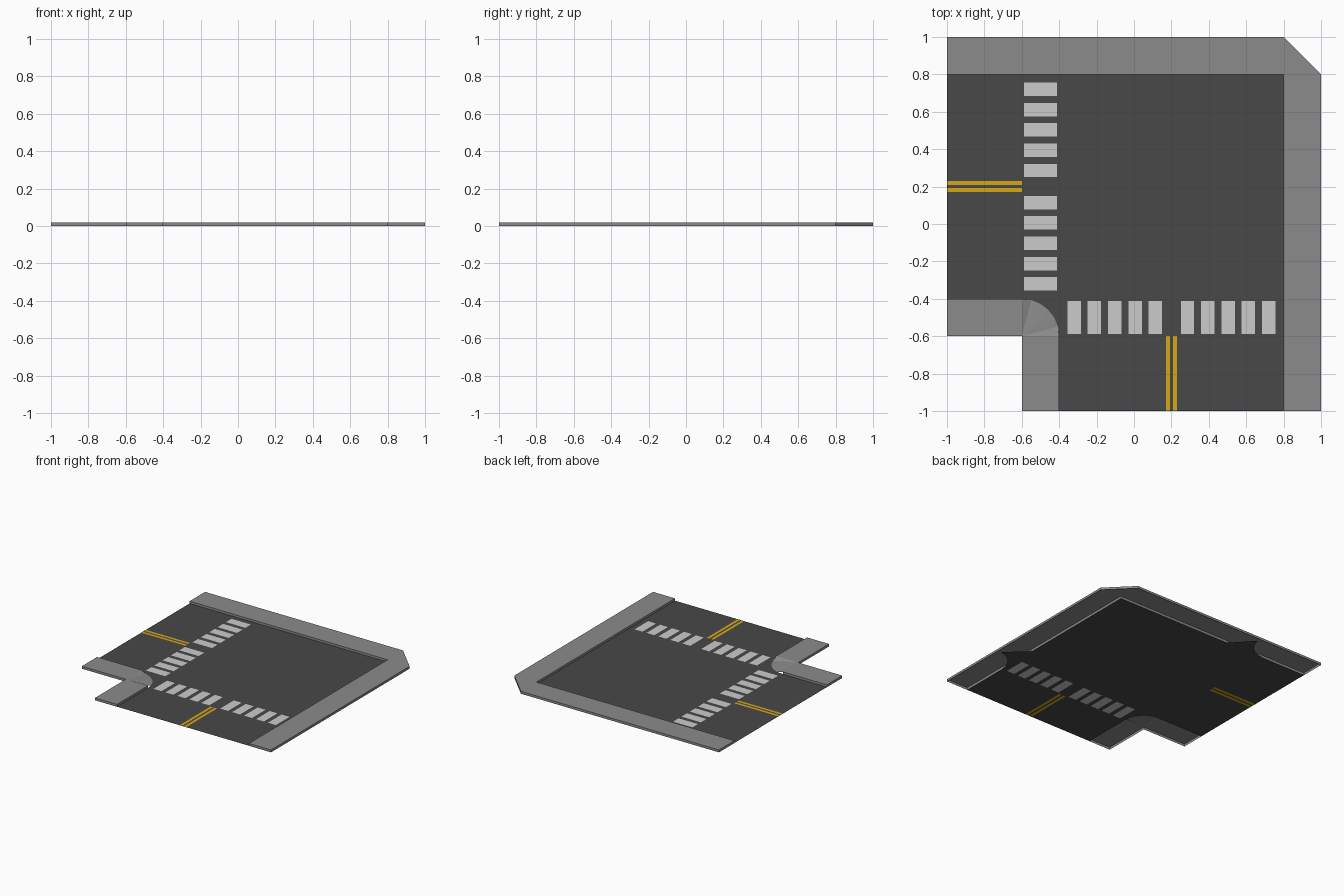
import bpy, math

if "Cube" in bpy.data.objects:
    bpy.data.objects.remove(bpy.data.objects["Cube"])

H = 0.02          # kerb height
ROAD_Z = 0.001


def material(name, rgb):
    m = bpy.data.materials.new(name)
    m.diffuse_color = (*rgb, 1)
    m.use_nodes = True
    m.node_tree.nodes["Principled BSDF"].inputs["Base Color"].default_value = m.diffuse_color
    return m


ASPHALT = material("asphalt", (0.065, 0.065, 0.065))
CONCRETE = material("concrete", (0.26, 0.26, 0.26))
WHITE = material("white_paint", (0.55, 0.55, 0.55))
YELLOW = material("yellow_paint", (0.68, 0.39, 0.008))


def make(name, verts, faces, mat):
    me = bpy.data.meshes.new(name)
    me.from_pydata(verts, [], faces)
    me.materials.append(mat)
    ob = bpy.data.objects.new(name, me)
    bpy.context.collection.objects.link(ob)
    return ob


def open_slab(name, pts, mat):
    """Top face plus outer walls, open underneath (points counter-clockwise)."""
    n = len(pts)
    verts = [(x, y, H) for x, y in pts] + [(x, y, 0) for x, y in pts]
    faces = [tuple(range(n))]
    faces += [(i, i + n, (i + 1) % n + n, (i + 1) % n) for i in range(n)]
    return make(name, verts, faces, mat)


def rects(name, boxes, mat, through):
    """Painted rectangles; 'through' ones also show on the underside."""
    verts, faces = [], []
    for x0, x1, y0, y1 in boxes:
        for z, order in ((0.002, (0, 1, 2, 3)), (0.0, (3, 2, 1, 0))):
            if z == 0 and not through:
                continue
            b = len(verts)
            verts += [(x0, y0, z), (x1, y0, z), (x1, y1, z), (x0, y1, z)]
            faces.append(tuple(b + i for i in order))
    return make(name, verts, faces, mat)


def swap(boxes):
    return [(c, d, a, b) for a, b, c, d in boxes]


def arc(cx, cy, r, a0, a1, n=6):
    return [(cx + r * math.cos(math.radians(a0 + (a1 - a0) * i / n)),
             cy + r * math.sin(math.radians(a0 + (a1 - a0) * i / n))) for i in range(n + 1)]


# Road surface, with the rounded flares that run under the outer sidewalk
corner = arc(-0.6, -0.6, 0.2, 90, 0)
flare = [(-0.24, 0.8), (-0.4, 0.97)] + arc(-0.6, 1.0, 0.2, -10, -90, 5)
outline = ([(-1, -0.4)] + corner + [(-0.4, -1), (0.8, -1)]
           + [(y, x) for x, y in reversed(flare)] + [(0.8, 0.8)] + flare + [(-1, 0.8)])
make("road", [(x, y, ROAD_Z) for x, y in outline], [tuple(range(len(outline)))], ASPHALT)

# Outer sidewalk with chamfered corner
open_slab("outer_sidewalk", [(-1, 0.8), (0.8, 0.8), (0.8, -1), (1, -1),
                             (1, 0.8), (0.8, 1), (-1, 1)], CONCRETE)

# Inner sidewalk: two arms joined by a rounded corner that dips to the road
n = len(corner)
top = [(-0.6, -0.6, H)] + [(x, y, H if i in (0, n - 1) else ROAD_Z)
                           for i, (x, y) in enumerate(corner)]
make("corner_ramp", top, [(0, i + 1, i) for i in range(1, n)], CONCRETE)
for k, name in enumerate(("inner_sidewalk_left", "inner_sidewalk_front")):
    p = [(-1, -0.6), (-0.6, -0.6), (-0.6, -0.4), (-1, -0.4)]
    if k:
        p = [(y, x) for x, y in reversed(p)]
    ob = open_slab(name, p, CONCRETE)
    # drop the internal wall next to the ramp
    me = ob.data
    import bmesh
    bm = bmesh.new()
    bm.from_mesh(me)
    inner = [f for f in bm.faces if abs(f.normal.z) < 0.5
             and all(abs(v.co[k] + 0.6) < 1e-4 for v in f.verts)]
    bmesh.ops.delete(bm, geom=inner, context='FACES')
    bm.to_mesh(me)
    bm.free()

# Zebra crossings, five stripes each side of the lane centre
stripes = []
for side in (-1, 1):
    for i in range(5):
        c = 0.2 + side * (0.086 + 0.1085 * i)
        stripes.append((-0.588, -0.412, c - 0.036, c + 0.036))
rects("left_crosswalk", stripes, WHITE, False)
rects("front_crosswalk", swap(stripes), WHITE, True)

# Double yellow centre lines
lines = [(-1, -0.6, 0.17, 0.192), (-1, -0.6, 0.208, 0.23)]
rects("left_centre_lines", lines, YELLOW, True)
rects("front_centre_lines", swap(lines), YELLOW, True)
